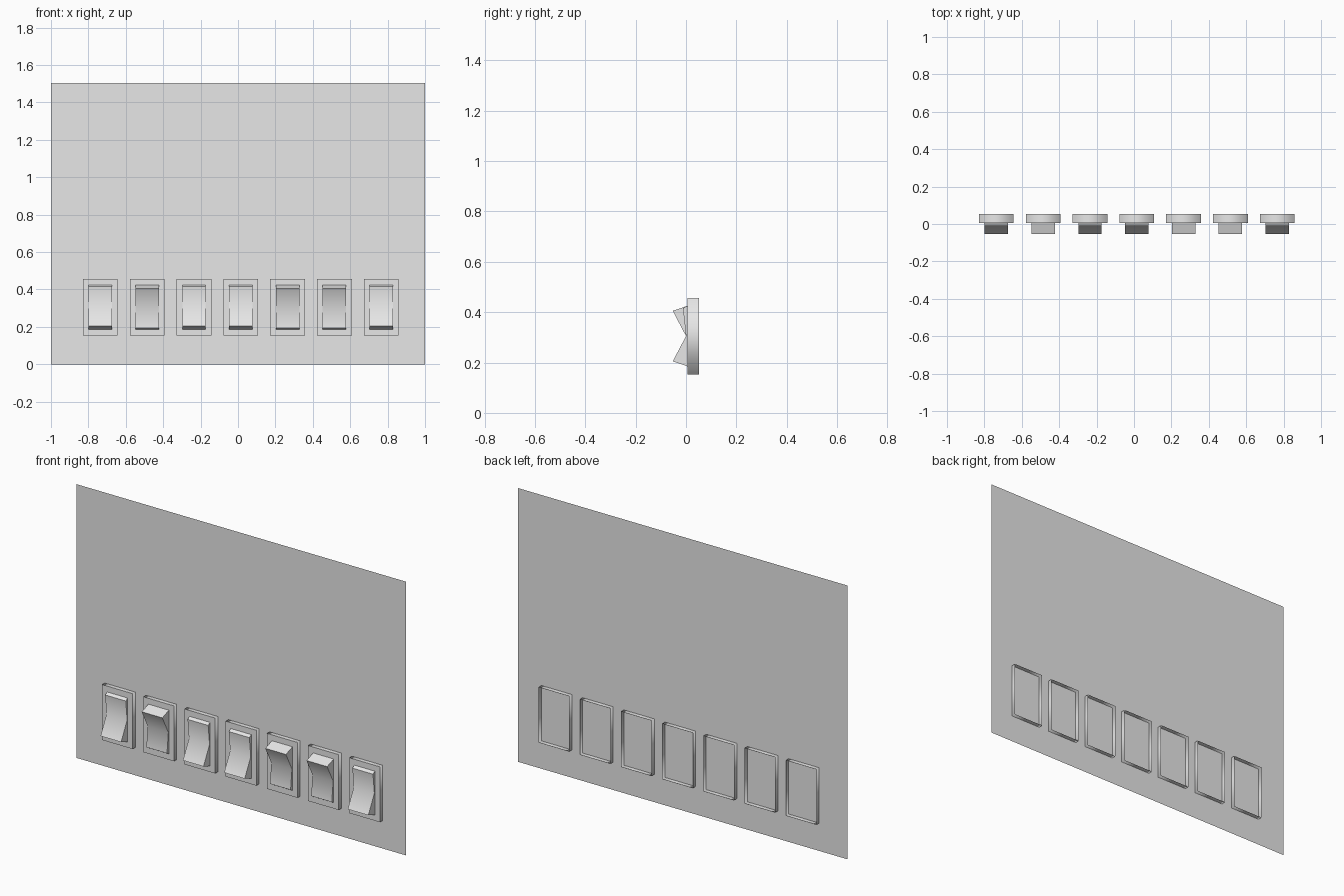
import bpy
import bmesh
import math

if "Cube" in bpy.data.objects:
    bpy.data.objects.remove(bpy.data.objects["Cube"], do_unlink=True)

grey = bpy.data.materials.new("light_grey")
grey.use_nodes = True
COLOUR = (0.8, 0.8, 0.8, 1)
grey.diffuse_color = COLOUR
grey.node_tree.nodes["Principled BSDF"].inputs["Base Color"].default_value = COLOUR


def finish(name, bm):
    mesh = bpy.data.meshes.new(name)
    bm.to_mesh(mesh)
    bm.free()
    mesh.materials.append(grey)
    obj = bpy.data.objects.new(name, mesh)
    bpy.context.collection.objects.link(obj)
    return obj


def upright_face(bm, x0, x1, z0, z1, y):
    corners = ((x0, z0), (x1, z0), (x1, z1), (x0, z1))
    return bm.faces.new([bm.verts.new((x, y, z)) for x, z in corners])


# Thin wall panel
PANEL_Y, FRONT_Y, BACK_Y = 0.028, 0.005, 0.0525
bm = bmesh.new()
upright_face(bm, -1, 1, 0, 1.503, PANEL_Y)
finish("wall_panel", bm)


# Switch surround: closed front, four walls, open back
def surround(x, number):
    bm = bmesh.new()
    front = upright_face(bm, x - 0.093, x + 0.093, 0.153, 0.457, FRONT_Y)
    rim = list(front.edges)
    walls = bmesh.ops.extrude_edge_only(bm, edges=rim)["geom"]
    for v in walls:
        if isinstance(v, bmesh.types.BMVert):
            v.co.y = BACK_Y
    bmesh.ops.recalc_face_normals(bm, faces=bm.faces)
    if front.normal.y > 0:
        bmesh.ops.reverse_faces(bm, faces=bm.faces)
    for f in bm.faces:
        f.smooth = True
    for e in front.edges:
        e.smooth = False
    finish(f"switch_surround_{number}", bm)


# Rocker: side profile (y, height from pivot) with the raised tip downwards
PIVOT_Z, HALF_WIDTH = 0.305, 0.0625
PROFILE = ((FRONT_Y, 0.12), (-0.012, 0.11), (0, 0), (-0.0525, -0.1), (FRONT_Y, -0.12))


def rocker(x, number, tip_up):
    flip = -1 if tip_up else 1
    bm = bmesh.new()
    side = bm.faces.new([bm.verts.new((x - HALF_WIDTH, y, PIVOT_Z + flip * h))
                         for y, h in PROFILE])
    out = bmesh.ops.extrude_face_region(bm, geom=[side], use_keep_orig=True)["geom"]
    moved = [v for v in out if isinstance(v, bmesh.types.BMVert)]
    bmesh.ops.translate(bm, verts=moved, vec=(2 * HALF_WIDTH, 0, 0))
    bmesh.ops.recalc_face_normals(bm, faces=bm.faces)
    for f in bm.faces:
        f.smooth = True
    for e in bm.edges:
        e.smooth = e.calc_face_angle(math.pi) < math.radians(45)
    finish(f"rocker_{number}", bm)


# Row of seven switches
SPACING, FIRST_X = 0.2503, -0.736
TIPS_UP = (False, True, False, False, True, True, False)
for i, tip_up in enumerate(TIPS_UP):
    x = FIRST_X + i * SPACING
    surround(x, i + 1)
    rocker(x, i + 1, tip_up)
